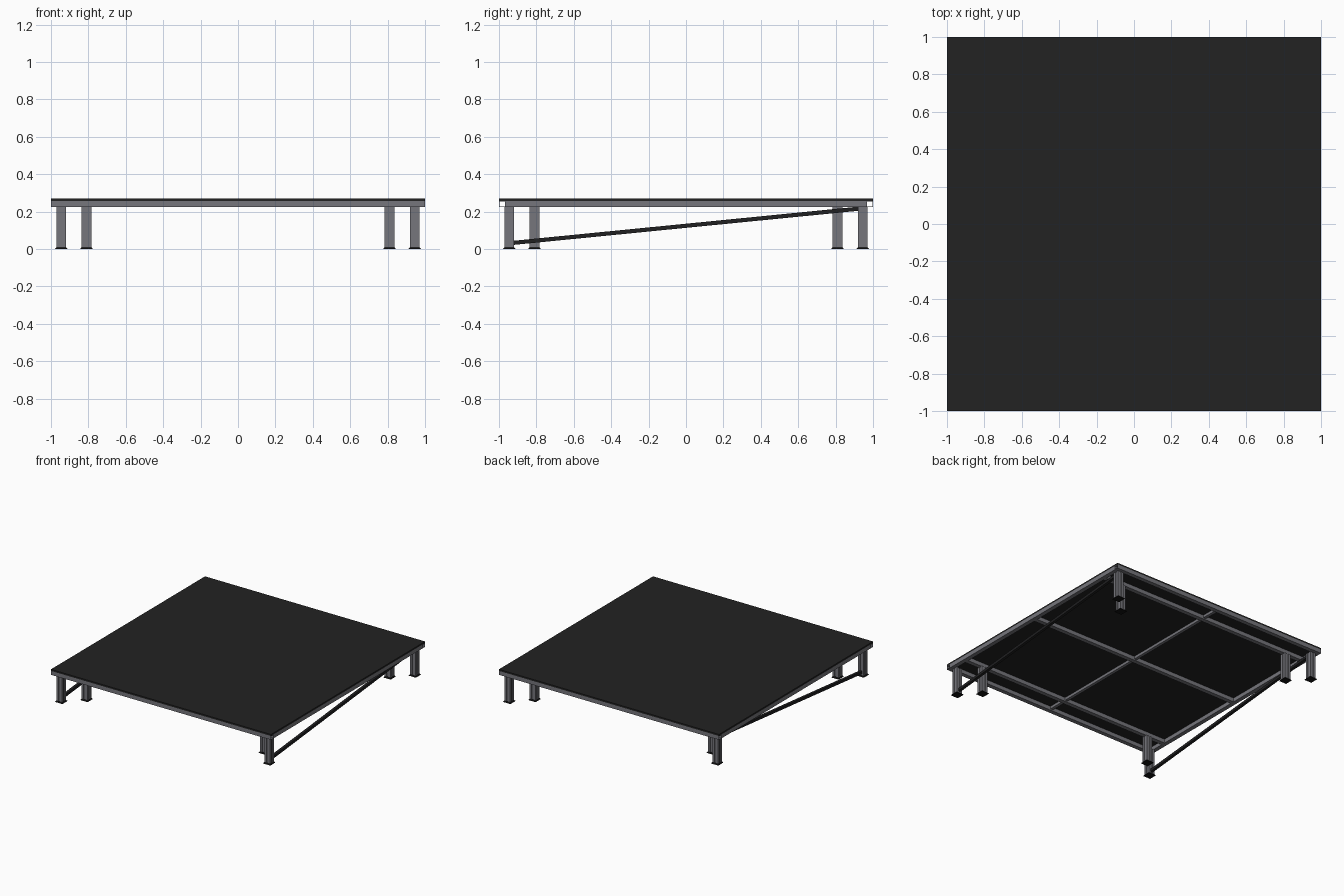
import bpy, bmesh
from mathutils import Vector

cube = bpy.data.objects.get("Cube")
if cube:
    bpy.data.objects.remove(cube, do_unlink=True)


def material(name, color):
    m = bpy.data.materials.new(name)
    m.use_nodes = True
    m.diffuse_color = (*color, 1)
    m.node_tree.nodes["Principled BSDF"].inputs["Base Color"].default_value = (*color, 1)
    return m


DECK = material("deck black", (0.016, 0.016, 0.016))
METAL = material("metal grey", (0.18, 0.18, 0.20))
BRACE = material("brace black", (0.014, 0.014, 0.015))
FOOT = material("foot black", (0.006, 0.006, 0.006))


def finish(name, bm, mat):
    bmesh.ops.recalc_face_normals(bm, faces=bm.faces)
    mesh = bpy.data.meshes.new(name)
    bm.to_mesh(mesh)
    bm.free()
    mesh.materials.append(mat)
    obj = bpy.data.objects.new(name, mesh)
    bpy.context.collection.objects.link(obj)
    return obj


def box(name, lo, hi, mat):
    bm = bmesh.new()
    bmesh.ops.create_cube(bm, size=1)
    lo, hi = Vector(lo), Vector(hi)
    for v in bm.verts:
        v.co = (lo + hi) / 2 + v.co * (hi - lo)
    return finish(name, bm, mat)


def bar(name, a, b, width, height, mat, wall=0):
    """Rectangular bar from a to b; with a wall it is an open-ended tube."""
    a, b = Vector(a), Vector(b)
    along = (b - a).normalized()
    side = along.cross(Vector((0, 0, 1))).normalized()
    up = side.cross(along)
    bm = bmesh.new()

    def ring(centre, w, h):
        return [bm.verts.new(centre + side * i * w / 2 + up * j * h / 2)
                for i, j in ((-1, -1), (1, -1), (1, 1), (-1, 1))]

    def bridge(p, q):
        for k in range(4):
            n = (k + 1) % 4
            bm.faces.new((p[k], p[n], q[n], q[k]))

    o1, o2 = ring(a, width, height), ring(b, width, height)
    bridge(o1, o2)
    if wall:
        i1 = ring(a, width - 2 * wall, height - 2 * wall)
        i2 = ring(b, width - 2 * wall, height - 2 * wall)
        bridge(i1, i2)
        bridge(o1, i1)
        bridge(o2, i2)
    else:
        bm.faces.new(o1)
        bm.faces.new(o2)
    return finish(name, bm, mat)


def leg(name, x, y, z0, z1, half=0.026, slot=0.007, depth=0.006):
    """Square post with a groove down the middle of each face."""
    quarter = [(-half, -half), (-slot, -half), (-slot, depth - half),
               (slot, depth - half), (slot, -half)]
    outline = []
    for turn in range(4):
        outline += quarter
        quarter = [(-v, u) for u, v in quarter]
    bm = bmesh.new()
    base = bm.faces.new([bm.verts.new((x + u, y + v, z0)) for u, v in outline])
    top = bmesh.ops.extrude_face_region(bm, geom=[base])["geom"]
    bmesh.ops.translate(bm, vec=(0, 0, z1 - z0),
                        verts=[g for g in top if isinstance(g, bmesh.types.BMVert)])
    if not base.is_valid or len(bm.faces) < len(outline) + 2:
        bm.faces.new([v for v in bm.verts if v.co.z == z0])
    return finish(name, bm, METAL)


def foot(name, x, y, bottom=0.034, top=0.027, height=0.009):
    """Square foot plate, slightly tapered."""
    bm = bmesh.new()
    bmesh.ops.create_cube(bm, size=2)
    for v in bm.verts:
        r = top if v.co.z > 0 else bottom
        v.co = (x + v.co.x * r, y + v.co.y * r, height if v.co.z > 0 else 0)
    return finish(name, bm, FOOT)


# Deck panel
BOTTOM, TOP, RAIL = 0.225, 0.257, 0.035
MID, H = (BOTTOM + TOP) / 2, TOP - BOTTOM
INNER = 1 - RAIL
box("deck", (-1, -1, TOP), (1, 1, 0.27), DECK)

# Outer frame: open tubes across, side rails between them
for s, end, side in ((-1, "front", "right"), (1, "back", "left")):
    e = s * (1 - RAIL / 2)
    bar(end + "_rail", (-1, e, MID), (1, e, MID), RAIL, H, METAL, 0.003)
    bar(side + "_rail", (e, -INNER, MID), (e, INNER, MID), RAIL, H, METAL)

# Inner joists and the lighter centre spine
for name, y in (("front_joist", -0.81), ("middle_joist", 0), ("back_joist", 0.81)):
    bar(name, (-INNER, y, MID), (INNER, y, MID), RAIL, H, METAL)
bar("centre_spine", (0, -INNER, 0.246), (0, INNER, 0.246), 0.024, 0.022, METAL)

# Two legs with feet at every corner
for sx, side in ((-1, "right"), (1, "left")):
    for sy, end in ((-1, "front"), (1, "back")):
        for d, place in ((0.945, "outer"), (0.81, "inner")):
            tag = f"{end}_{side}_{place}"
            leg(tag + "_leg", sx * d, sy * d, 0.009, BOTTOM)
            foot(tag + "_foot", sx * d, sy * d)
    # Diagonal brace along each side
    bar(side + "_brace", (sx * 0.945, -0.93, 0.032), (sx * 0.945, 0.92, 0.215),
        0.022, 0.022, BRACE)
